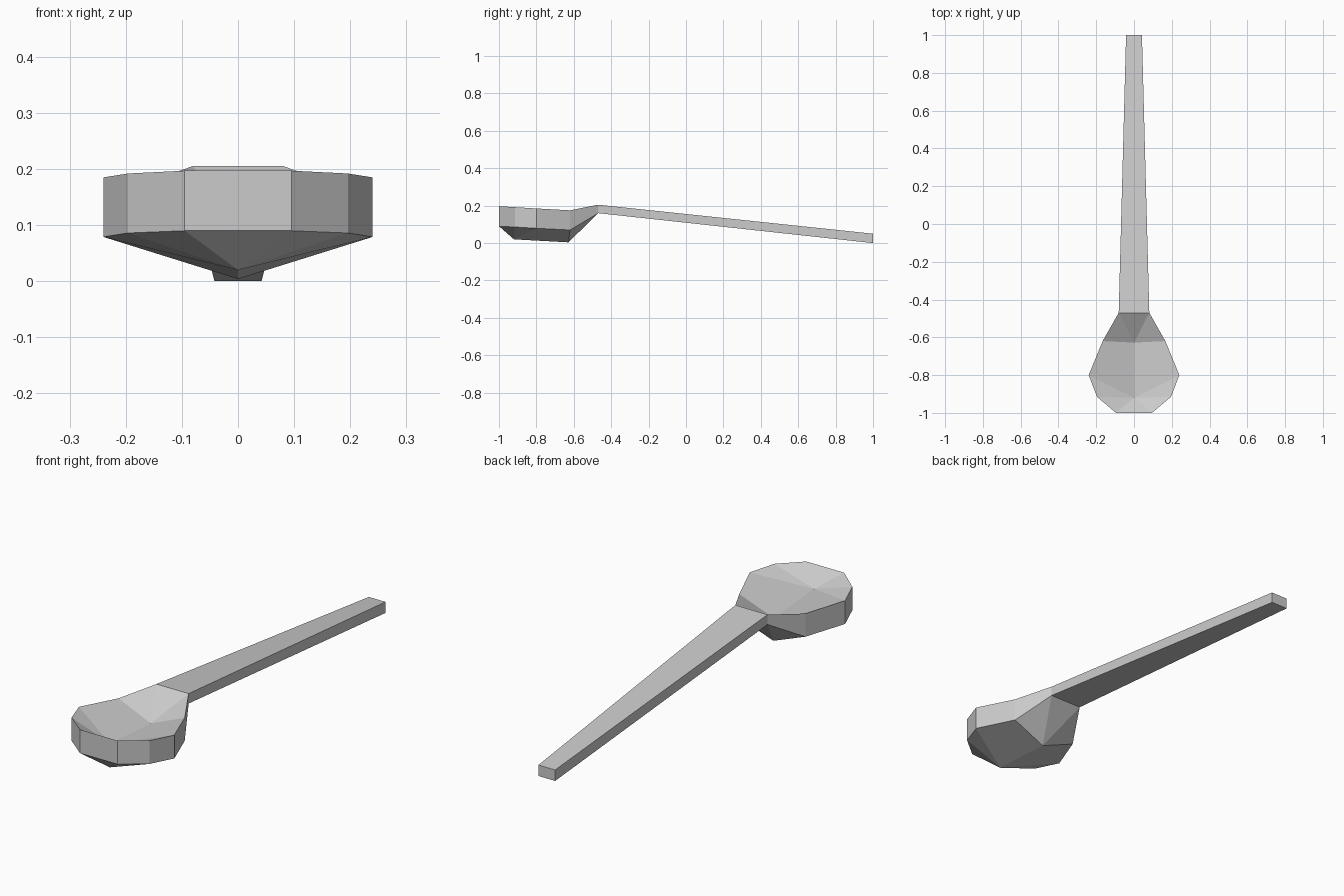
import bpy, bmesh

cube = bpy.data.objects.get("Cube")
if cube:
    bpy.data.objects.remove(cube)

# One grey material
grey = bpy.data.materials.new("plain grey")
grey.use_nodes = True
colour = (0.6, 0.6, 0.6, 1)
grey.diffuse_color = colour
grey.node_tree.nodes["Principled BSDF"].inputs["Base Color"].default_value = colour

# Half outline from bowl tip to handle end: half width, y, top z, bottom z
outline = [
    (0.095, -1.0, 0.197, 0.09),
    (0.196, -0.915, 0.192, 0.086),
    (0.24, -0.80, 0.185, 0.079),
    (0.166, -0.62, 0.175, 0.07),
    (0.081, -0.47, 0.205, 0.16),
    (0.042, 1.0, 0.05, 0.0),
]
# Centre line of the bowl: y, top z, bottom z
keel = [(-0.92, 0.128, 0.02), (-0.628, 0.108, 0.004)]

bm = bmesh.new()


def skin(layer):
    """Faceted skin of the bowl and handle; layer 0 is the top, 1 the underside."""
    left = [bm.verts.new((p[0], p[1], p[2 + layer])) for p in outline]
    right = [bm.verts.new((-p[0], p[1], p[2 + layer])) for p in outline]
    front, back = [bm.verts.new((0, k[0], k[1 + layer])) for k in keel]
    for side in (left, right):
        tip, shoulder, widest, heel, neck, end = side
        bm.faces.new((tip, shoulder, front))
        bm.faces.new((shoulder, widest, front))
        bm.faces.new((widest, heel, back, front))
        bm.faces.new((heel, neck, back))
    bm.faces.new((left[0], right[0], front))
    bm.faces.new((left[4], right[4], back))
    bm.faces.new((left[4], left[5], right[5], right[4]))
    return left + right[::-1]


# Side walls join the two skins all the way round
top, bottom = skin(0), skin(1)
for i in range(len(top)):
    j = (i + 1) % len(top)
    bm.faces.new((top[i], top[j], bottom[j], bottom[i]))
bmesh.ops.recalc_face_normals(bm, faces=bm.faces)

mesh = bpy.data.meshes.new("spoon")
bm.to_mesh(mesh)
bm.free()
mesh.materials.append(grey)
spoon = bpy.data.objects.new("spoon", mesh)
bpy.context.collection.objects.link(spoon)
